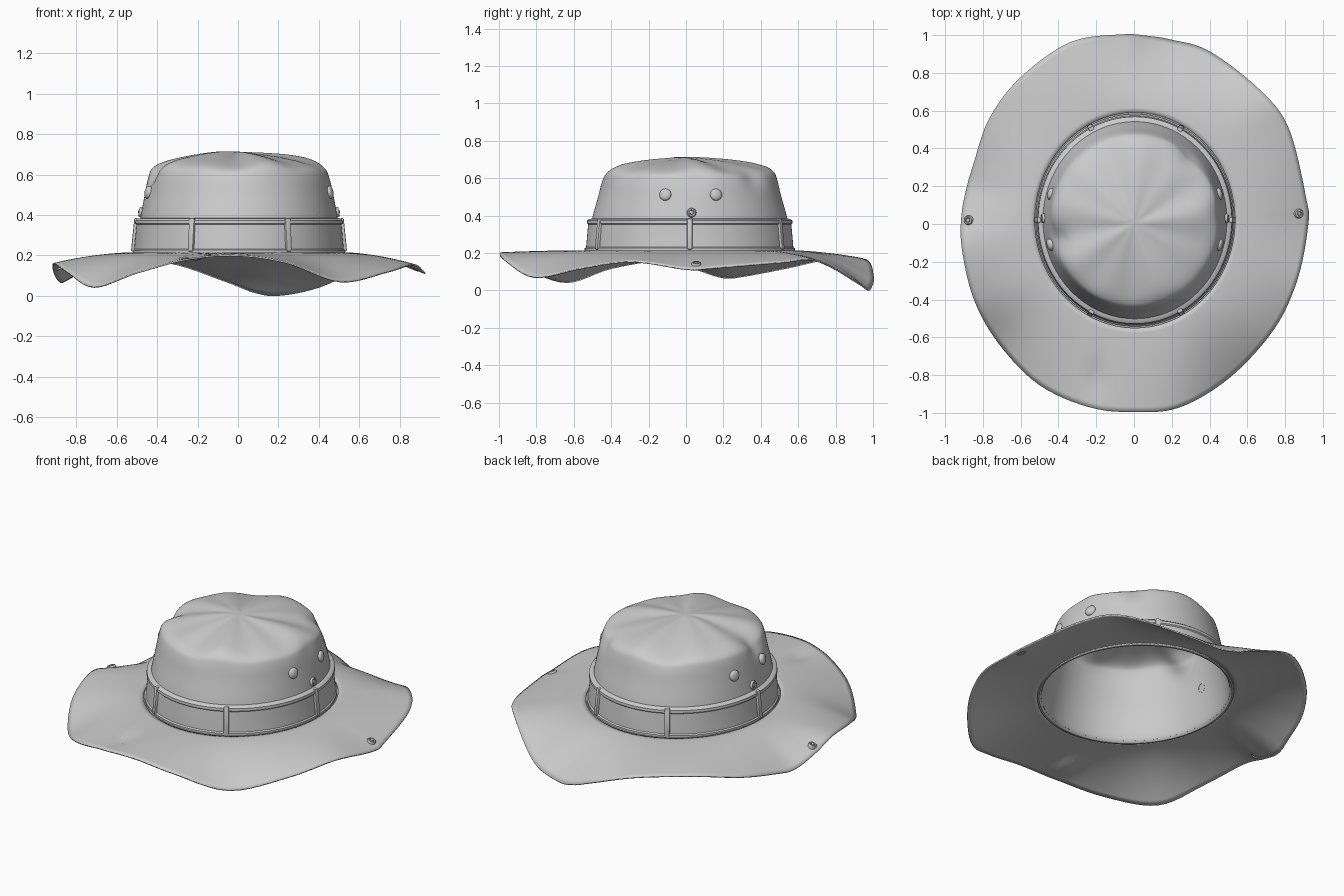
import bpy, bmesh
from math import sin, cos, pi, sqrt, radians, atan2, exp
from mathutils import Vector

if "Cube" in bpy.data.objects:
    bpy.data.objects.remove(bpy.data.objects["Cube"])

CX, CY, SEG = 0.005, 0.02, 144


def finish(name, bm, angle=40):
    me = bpy.data.meshes.new(name)
    bm.to_mesh(me)
    bm.free()
    ob = bpy.data.objects.new(name, me)
    bpy.context.collection.objects.link(ob)
    bpy.ops.object.select_all(action='DESELECT')
    bpy.context.view_layer.objects.active = ob
    ob.select_set(True)
    bpy.ops.object.shade_smooth_by_angle(angle=radians(angle))
    return ob


def loft(name, rings, cap=False):
    """Skin closed rings of points, ordered outside/bottom to inside/top."""
    bm = bmesh.new()
    rows = [[bm.verts.new(p) for p in ring] for ring in rings]
    n = len(rows[0])
    for a, b in zip(rows, rows[1:]):
        for j in range(n):
            k = (j + 1) % n
            bm.faces.new((a[j], a[k], b[k], b[j]))
    if cap:
        bm.faces.new(rows[-1])
    return finish(name, bm)


def ellipse(rx, ry, z):
    return [Vector((CX + rx * cos(2 * pi * j / SEG), CY + ry * sin(2 * pi * j / SEG), z))
            for j in range(SEG)]


def catmull(p0, p1, p2, p3, t):
    return 0.5 * (2 * p1 + (p2 - p0) * t + (2 * p0 - 5 * p1 + 4 * p2 - p3) * t * t
                  + (3 * p1 - p0 - 3 * p2 + p3) * t ** 3)


def smooth_path(pts, steps, closed):
    n, out = len(pts), []
    at = (lambda i: pts[i % n]) if closed else (lambda i: pts[max(0, min(n - 1, i))])
    for i in range(n if closed else n - 1):
        for s in range(steps):
            out.append(catmull(at(i - 1), at(i), at(i + 1), at(i + 2), s / steps))
    return out if closed else out + [pts[-1]]


def solidify(ob, thickness, offset):
    m = ob.modifiers.new("thickness", 'SOLIDIFY')
    m.thickness, m.offset = thickness, offset


# Brim: wavy edge curve swept in to the oval head opening
edge = [Vector(p) for p in (
    (.92, 0, .11), (.91, .13, .115), (.82, .5, .145), (.675, .70, .155),
    (.4, .91, .04), (.2, .97, 0), (.08, .99, .015), (-.065, 1, .07),
    (-.34, .96, .16), (-.605, .77, .165), (-.765, .555, .12), (-.845, .32, .075),
    (-.88, .2, .065), (-.91, .05, .11), (-.91, -.13, .155), (-.845, -.4, .115),
    (-.71, -.635, .04), (-.5, -.85, .11), (-.235, -.97, .18), (0, -.995, .195),
    (.24, -.97, .16), (.505, -.81, .067), (.74, -.555, .115), (.865, -.29, .15))]
outline = smooth_path(edge, 6, True)
rings = []
for i in range(17):
    t = 1 - i / 16
    ring = []
    for p in outline:
        a = atan2((p.y - CY) / .575, (p.x - CX) / .535)
        q = Vector((CX + .53 * cos(a), CY + .57 * sin(a), 0)).lerp(p, t)
        q.z = .207 - (.207 - p.z) * t ** 1.75
        # small pinch near the front edge
        q.z -= .02 * exp(-((q.x + .2) / .04) ** 2 - ((q.y + .82) / .1) ** 2)
        ring.append(q)
    rings.append(ring)
solidify(loft("brim", rings), .008, 1)

# Crown: tapered wall, rounded shoulder and a soft, slightly dented top
profile = smooth_path([Vector(p) for p in (
    (.532, .572, .207), (.515, .55, .225), (.488, .523, .38), (.467, .49, .5),
    (.45, .467, .59), (.428, .442, .632), (.36, .37, .662), (.24, .24, .688),
    (.12, .12, .701), (.012, .012, .706))], 4, False)


def crown_radius(z):
    for a, b in zip(profile, profile[1:]):
        if a.z <= z <= b.z:
            return a.lerp(b, (z - a.z) / (b.z - a.z))


rings = []
for rx, ry, z in profile:
    ring = ellipse(rx, ry, z)
    w = max(0, min(1, (z - .55) / .1))
    for q in ring:
        a = atan2(q.y, q.x)
        r = sqrt(q.x ** 2 + q.y ** 2)
        q.z += w * (.010 * sin(5 * a + 1) + .006 * sin(9 * a)) * min(1, r / .35)
        q.z += .010 * w * exp(-((q.x + .08) ** 2 + q.y ** 2) / .02)
        # dents in the shoulder
        for dx, dy, depth in ((-.43, -.08, .03), (.3, .36, .02), (.42, .05, .012)):
            d = (q.x - dx) ** 2 + (q.y - dy) ** 2
            k = depth * exp(-d / .006) * exp(-((q.z - .62) / .07) ** 2)
            q.x -= k * cos(a)
            q.y -= k * sin(a)
            q.z -= k * .6
    rings.append(ring)
solidify(loft("crown", rings, cap=True), .008, -1)

# Hat band with piped lower and upper edges
loft("hat_band", [ellipse(*p) for p in (
    (.512, .548, .209), (.525, .562, .214), (.525, .562, .226), (.518, .554, .232),
    (.508, .544, .345), (.508, .543, .352), (.514, .549, .358), (.513, .548, .374),
    (.505, .538, .382), (.483, .517, .385))])

# Belt loops over the band
for n, deg in enumerate((0, 62, 117, 180, 243, 298)):
    a = radians(deg)
    bm = bmesh.new()
    bmesh.ops.create_cube(bm, size=1)
    bmesh.ops.scale(bm, vec=(.022, .03, .165), verts=bm.verts)
    bmesh.ops.bevel(bm, geom=bm.edges[:], offset=.006, segments=2, affect='EDGES', profile=.5)
    ob = finish(f"belt_loop_{n + 1}", bm)
    ob.location = (CX + .515 * cos(a), CY + .55 * sin(a), .302)
    ob.rotation_euler = (0, -.1, atan2(sin(a) / .55, cos(a) / .515))


# Round fittings: small lathed profiles turned to face outward
def fitting(name, prof, loc, direction):
    rings = [[Vector((r * cos(2 * pi * j / 20), r * sin(2 * pi * j / 20), h))
              for j in range(20)] for r, h in prof]
    ob = loft(name, rings, cap=True)
    ob.location = loc
    ob.rotation_euler = Vector(direction).to_track_quat('Z', 'Y').to_euler()


DOME = ((.032, -.008), (.032, .005), (.027, .012), (.015, .016), (.004, .017))
SNAP = ((.025, -.01), (.025, .008), (.021, .013), (.015, .013), (.013, .007),
        (.010, .007), (.009, .015), (.003, .017))

for side, label in ((1, "right"), (-1, "left")):
    for part, prof, y, z in (("front_vent", DOME, -.11, .512), ("back_vent", DOME, .16, .512),
                             ("cord_eyelet", SNAP, .03, .415)):
        rad = crown_radius(z)
        s = (y - CY) / rad.y
        c = side * sqrt(1 - s * s)
        fitting(f"{label}_{part}", prof, (CX + rad.x * c, y, z), (c / rad.x, s / rad.y, .4))
fitting("right_brim_snap", SNAP, (.87, .055, .138), (.38, 0, 1))
fitting("left_brim_snap", SNAP, (-.875, .02, .143), (-.35, 0, 1))
